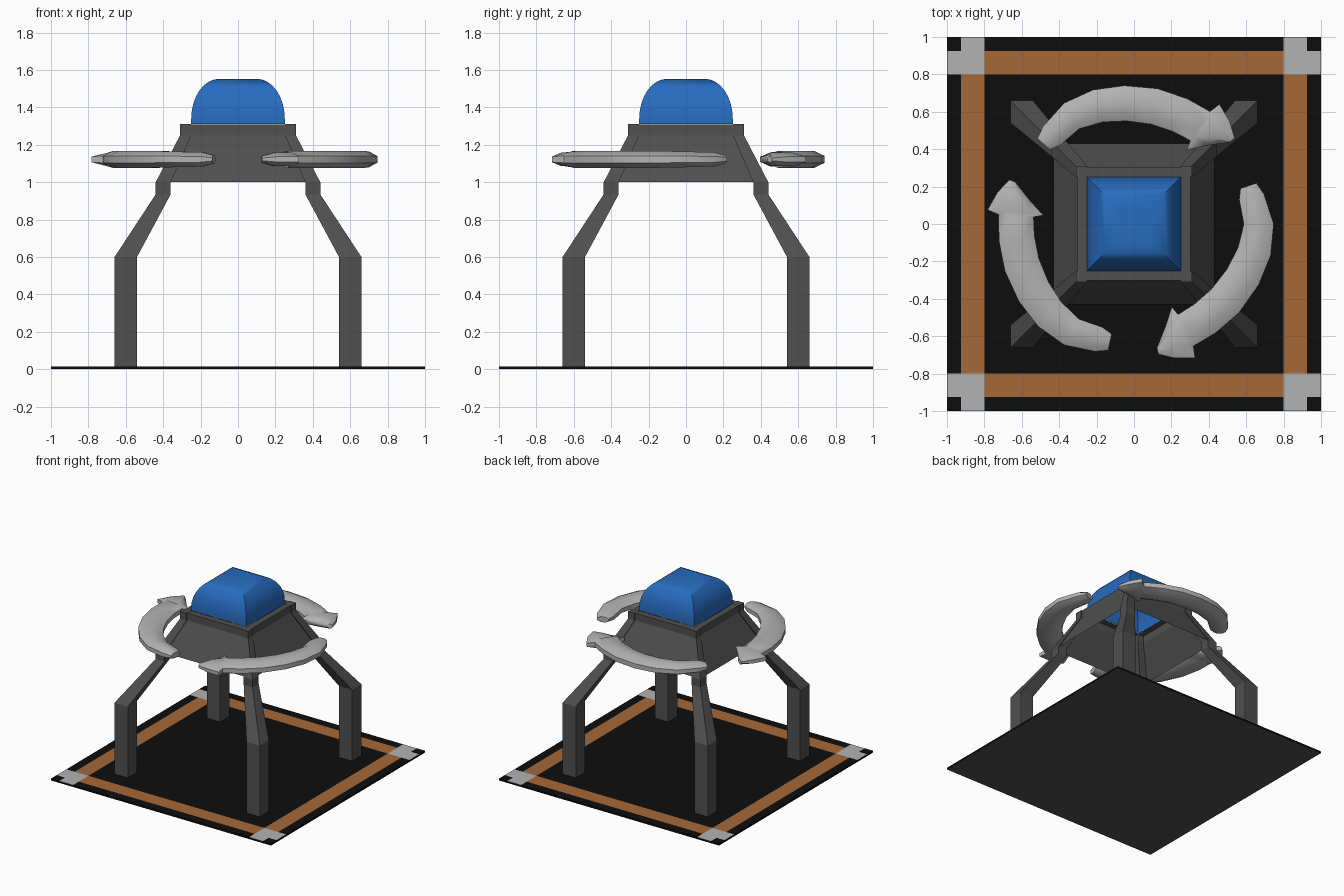
import bpy, bmesh
from math import cos, sin, pi, radians

if "Cube" in bpy.data.objects:
    bpy.data.objects.remove(bpy.data.objects["Cube"])


def material(name, rgb):
    m = bpy.data.materials.new(name)
    m.diffuse_color = (*rgb, 1)
    m.use_nodes = True
    m.node_tree.nodes["Principled BSDF"].inputs["Base Color"].default_value = m.diffuse_color
    return m


BLACK = material("black", (0.004, 0.004, 0.004))
ORANGE = material("orange", (0.38, 0.14, 0.038))
LIGHT = material("light_grey", (0.45, 0.45, 0.45))
DARK = material("dark_grey", (0.08, 0.08, 0.08))
BLUE = material("blue", (0.02, 0.15, 0.52))


def finish(name, bm, mats, smooth=None):
    me = bpy.data.meshes.new(name)
    bm.to_mesh(me)
    bm.free()
    ob = bpy.data.objects.new(name, me)
    bpy.context.collection.objects.link(ob)
    for m in mats:
        me.materials.append(m)
    if smooth:
        bpy.ops.object.select_all(action='DESELECT')
        ob.select_set(True)
        bpy.context.view_layer.objects.active = ob
        bpy.ops.object.shade_smooth_by_angle(angle=radians(smooth))
    return ob


def loft(name, rings, mat, cap_start=True, cap_end=True, smooth=None):
    """Skin a list of closed rings that all have the same point count."""
    bm = bmesh.new()
    rows = [[bm.verts.new(p) for p in ring] for ring in rings]
    n = len(rows[0])
    for a, b in zip(rows, rows[1:]):
        for i in range(n):
            j = (i + 1) % n
            bm.faces.new((a[i], a[j], b[j], b[i]))
    if cap_start:
        bm.faces.new(rows[0][::-1])
    if cap_end:
        bm.faces.new(rows[-1])
    if cap_start and cap_end:
        bmesh.ops.recalc_face_normals(bm, faces=bm.faces)
    return finish(name, bm, [mat], smooth)


def square(h, z, cx=0, cy=0):
    return [(cx + sx * h, cy + sy * h, z)
            for sx, sy in ((-1, -1), (1, -1), (1, 1), (-1, 1))]


# Base plate: 5 x 5 tiles on top carry the striped border
T = 0.015
cuts = [-1, -0.925, -0.8, 0.8, 0.925, 1]
bm = bmesh.new()
top = [[bm.verts.new((x, y, T)) for y in cuts] for x in cuts]
for i in range(5):
    for j in range(5):
        f = bm.faces.new((top[i][j], top[i + 1][j], top[i + 1][j + 1], top[i][j + 1]))
        ring = sorted((min(i, 4 - i), min(j, 4 - j)))
        f.material_index = {(0, 1): 2, (1, 1): 2, (1, 2): 1}.get(tuple(ring), 0)
border = [e for e in bm.edges if e.is_boundary]
ext = bmesh.ops.extrude_edge_only(bm, edges=border)["geom"]
for g in ext:
    if isinstance(g, bmesh.types.BMVert):
        g.co.z = 0
    elif isinstance(g, bmesh.types.BMFace):
        g.material_index = 0
fill = bmesh.ops.contextual_create(
    bm, geom=[e for e in bm.edges if e.is_boundary])["faces"]
for f in fill:
    f.material_index = 3
bmesh.ops.recalc_face_normals(bm, faces=bm.faces)
finish("base_plate", bm, [BLACK, ORANGE, LIGHT, DARK])

# Four bent legs that continue as corner posts of the housing
LEG = [(0.54, 0.66, T), (0.54, 0.66, 0.60), (0.36, 0.44, 0.935),
       (0.36, 0.44, 1.0), (0.25, 0.31, 1.25), (0.25, 0.31, 1.31)]
for sx, side in ((-1, "left"), (1, "right")):
    for sy, end in ((-1, "front"), (1, "back")):
        rings = [square((b - a) / 2, z, sx * (a + b) / 2, sy * (a + b) / 2)
                 for a, b, z in LEG]
        loft(f"{end}_{side}_leg", rings, DARK)

# Hollow tapered housing, open underneath
loft("housing", [square(h, z) for h, z in
                 ((0.43, 1.0), (0.302, 1.25), (0.302, 1.309), (0.25, 1.309))],
     DARK, cap_start=False, cap_end=False)

# Blue square dome, open underneath
dome = [square(0.25, 1.31)]
for k in range(9):
    t = k / 8 * pi / 2
    dome.append(square(0.10 + 0.15 * cos(t), 1.34 + 0.213 * sin(t)))
loft("dome", dome, BLUE, cap_start=False, smooth=35)

# Three curved arrows: angle, radius, half width, half thickness from tail to tip
ARROW = [(258.5, 0.645, 0.045, 0.022), (253, 0.645, 0.068, 0.038),
         (240, 0.667, 0.080, 0.042), (227, 0.660, 0.090, 0.045),
         (214, 0.647, 0.095, 0.046), (200, 0.638, 0.097, 0.046),
         (187, 0.632, 0.096, 0.046), (176, 0.632, 0.094, 0.045),
         (174.5, 0.637, 0.150, 0.036), (167, 0.662, 0.088, 0.036),
         (160.5, 0.690, 0.018, 0.018)]
for k, name in enumerate(("left_arrow", "right_arrow", "back_arrow")):
    rings = []
    for deg, r, hw, ht in ARROW:
        a = radians(deg + 120 * k)
        ring = []
        for s in range(8):
            t = (s + 0.5) * pi / 4
            d = r + hw * cos(t) / cos(pi / 8)
            ring.append((d * cos(a), d * sin(a), 1.122 + ht * sin(t) / cos(pi / 8)))
        rings.append(ring)
    loft(name, rings, LIGHT, smooth=50)
